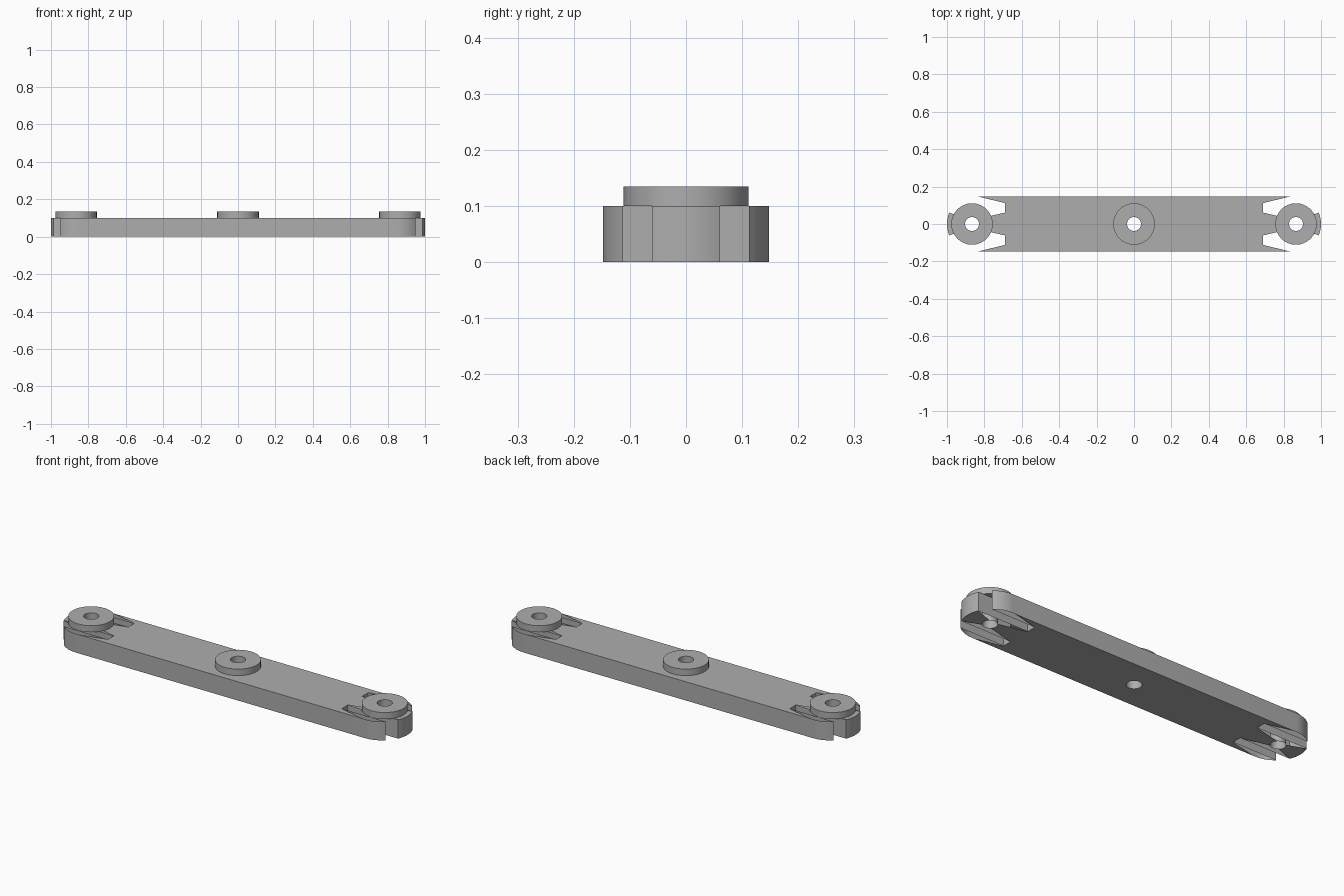
import bpy, bmesh
from math import radians, cos, sin, asin, pi
from mathutils import Matrix, Vector

cube = bpy.data.objects.get("Cube")
if cube:
    bpy.data.objects.remove(cube, do_unlink=True)

HALF_W, THICK, TOP = 0.148, 0.1, 0.135      # bar half width, bar top, boss top
END_C, HOLE_X = 0.852, 0.866                # end rounding centre, end hole centre
HOLE_R, BOSS_R = 0.037, 0.111
SLOT_X, SLOT_IN, SLOT_OUT = 0.69, 0.061, 0.112

grey = bpy.data.materials.new("mid grey")
grey.use_nodes = True
colour = (0.42, 0.42, 0.42, 1)
grey.diffuse_color = colour
grey.node_tree.nodes["Principled BSDF"].inputs["Base Color"].default_value = colour


def arc(cx, r, a0, a1, n=8):
    return [(cx + r * cos(a0 + (a1 - a0) * i / n), r * sin(a0 + (a1 - a0) * i / n))
            for i in range(n + 1)]


def finish(bm, name):
    mesh = bpy.data.meshes.new(name)
    bm.to_mesh(mesh)
    bm.free()
    obj = bpy.data.objects.new(name, mesh)
    bpy.context.collection.objects.link(obj)
    mesh.materials.append(grey)
    bpy.ops.object.select_all(action='DESELECT')
    obj.select_set(True)
    bpy.context.view_layer.objects.active = obj
    bpy.ops.object.shade_smooth_by_angle(angle=radians(30))
    return obj


def cap(bm, outline):
    """Same flat face on the top and on the underside."""
    bm.faces.new([bm.verts.new((x, y, THICK)) for x, y in outline])
    bm.faces.new([bm.verts.new((x, y, 0)) for x, y in reversed(outline)])


def wall(bm, path):
    """Vertical strip along a path, solid side on its left."""
    low = [bm.verts.new((x, y, 0)) for x, y in path]
    high = [bm.verts.new((x, y, THICK)) for x, y in path]
    for i in range(len(path) - 1):
        bm.faces.new((low[i], low[i + 1], high[i + 1], high[i]))


# Bar: one quarter, mirrored in x and y
tip_a = asin(SLOT_IN / HALF_W)
arm_a = asin(SLOT_OUT / HALF_W)
tip_arc = arc(END_C, HALF_W, 0, tip_a)
bm = bmesh.new()
# main face with the centre hole, and the tongue reaching the end hole
cap(bm, arc(HOLE_X, HOLE_R, pi, pi * 0.75, 4)
    + [(SLOT_X, SLOT_IN), (SLOT_X, SLOT_OUT), (0.84, HALF_W), (0, HALF_W)]
    + arc(0, HOLE_R, pi / 2, 0))
# wedge between the end hole and the rounded tip
cap(bm, tip_arc + arc(HOLE_X, HOLE_R, pi / 4, 0, 4))
# tip, slot and side walls
wall(bm, tip_arc)
wall(bm, [tip_arc[-1], (SLOT_X, SLOT_IN), (SLOT_X, SLOT_OUT),
          (END_C + HALF_W * cos(arm_a), SLOT_OUT)])
wall(bm, arc(END_C, HALF_W, arm_a, pi / 2) + [(0, HALF_W)])
# hole walls
wall(bm, arc(0, HOLE_R, pi / 2, 0))
wall(bm, arc(HOLE_X, HOLE_R, pi, 0, 16))
bmesh.ops.remove_doubles(bm, verts=bm.verts, dist=0.0001)
for axis in ((-1, 1), (1, -1)):
    copy = bmesh.ops.duplicate(bm, geom=bm.verts[:] + bm.edges[:] + bm.faces[:])["geom"]
    verts = [g for g in copy if isinstance(g, bmesh.types.BMVert)]
    faces = [g for g in copy if isinstance(g, bmesh.types.BMFace)]
    bmesh.ops.scale(bm, vec=(axis[0], axis[1], 1), verts=verts)
    bmesh.ops.reverse_faces(bm, faces=faces)
bmesh.ops.remove_doubles(bm, verts=bm.verts, dist=0.0001)
finish(bm, "slotted_bar")

# Bosses: rings standing on the bar
for name, x in (("right_boss", -HOLE_X), ("centre_boss", 0), ("left_boss", HOLE_X)):
    bm = bmesh.new()
    section = [(HOLE_R, THICK), (BOSS_R, THICK), (BOSS_R, TOP), (HOLE_R, TOP)]
    verts = [bm.verts.new((r, 0, z)) for r, z in section]
    edges = [bm.edges.new((verts[i], verts[(i + 1) % 4])) for i in range(4)]
    bmesh.ops.spin(bm, geom=verts + edges, cent=(0, 0, 0), axis=(0, 0, 1),
                   angle=2 * pi, steps=32, use_merge=True)
    bmesh.ops.remove_doubles(bm, verts=bm.verts, dist=0.0001)
    bmesh.ops.recalc_face_normals(bm, faces=bm.faces)
    bmesh.ops.translate(bm, vec=(x, 0, 0), verts=bm.verts)
    finish(bm, name)
